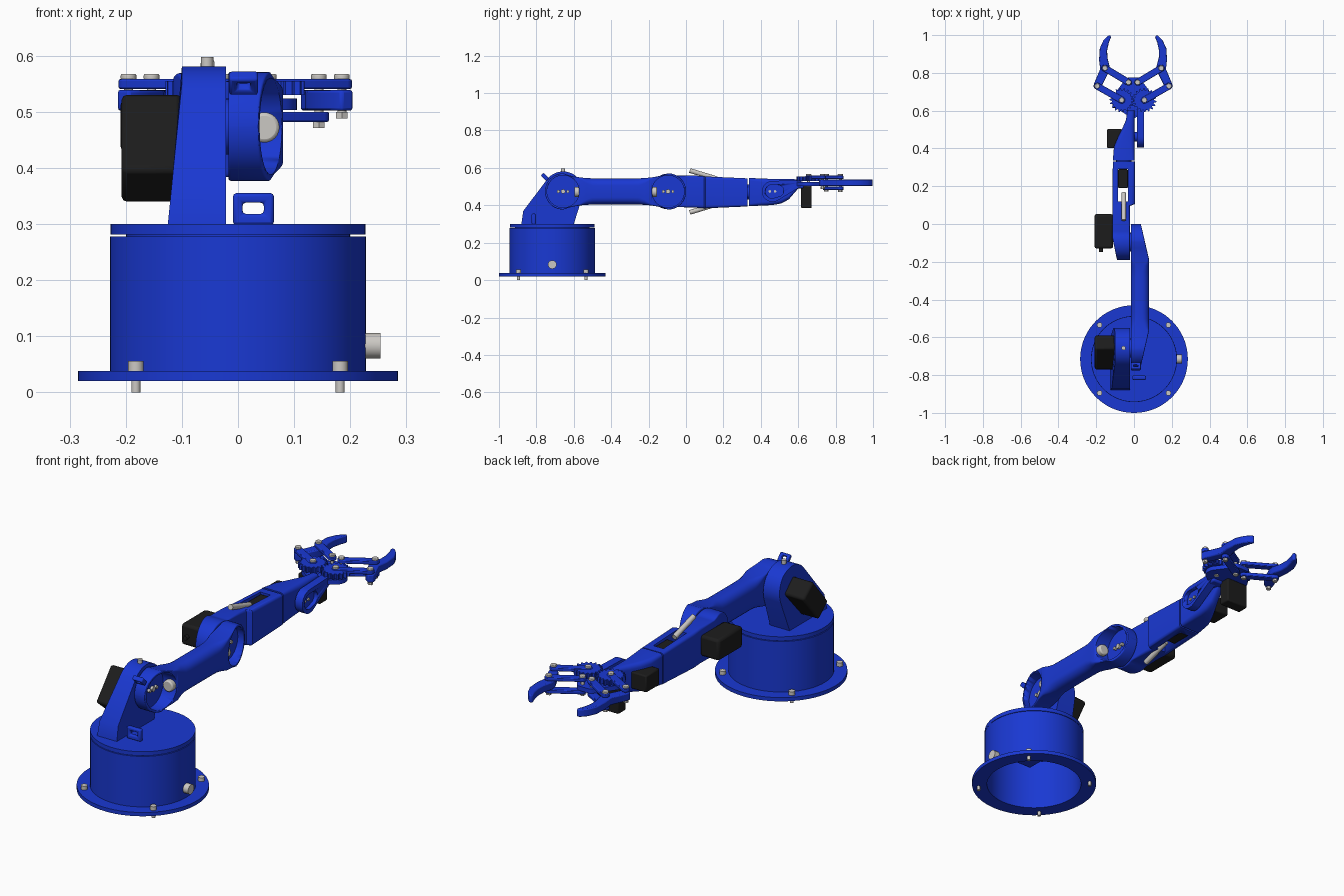
import bpy, bmesh, math
from mathutils import Vector, Matrix
from mathutils.geometry import convex_hull_2d

if "Cube" in bpy.data.objects:
    bpy.data.objects.remove(bpy.data.objects["Cube"])


def mat(name, c):
    m = bpy.data.materials.new(name)
    m.diffuse_color = (*c, 1)
    m.use_nodes = True
    m.node_tree.nodes["Principled BSDF"].inputs["Base Color"].default_value = m.diffuse_color
    return m


BLUE = mat("blue", (0.01, 0.04, 0.65))
BLACK = mat("black", (0.012, 0.012, 0.012))
GREY = mat("steel", (0.6, 0.58, 0.55))


def finish(name, bm, m, bevel=0):
    bmesh.ops.recalc_face_normals(bm, faces=bm.faces)
    me = bpy.data.meshes.new(name)
    bm.to_mesh(me)
    bm.free()
    me.materials.append(m)
    ob = bpy.data.objects.new(name, me)
    bpy.context.collection.objects.link(ob)
    if bevel:
        b = ob.modifiers.new("bevel", "BEVEL")
        b.width, b.segments, b.limit_method = bevel, 2, "ANGLE"
        b.angle_limit = math.radians(40)
    bpy.ops.object.select_all(action="DESELECT")
    bpy.context.view_layer.objects.active = ob
    ob.select_set(True)
    bpy.ops.object.shade_smooth_by_angle(angle=math.radians(35))
    return ob


def box(name, lo, hi, m=BLUE, bevel=0, tilt=0):
    lo, hi = Vector(lo), Vector(hi)
    bm = bmesh.new()
    bmesh.ops.create_cube(bm, size=1, matrix=Matrix.Translation((lo + hi) / 2)
                          @ Matrix.Rotation(tilt, 4, "X") @ Matrix.Diagonal((*(hi - lo), 1)))
    return finish(name, bm, m, bevel)


def rod(name, a, b, r, m=GREY, n=20, bevel=0):
    a, b = Vector(a), Vector(b)
    d = b - a
    bm = bmesh.new()
    bmesh.ops.create_cone(bm, cap_ends=True, segments=n, radius1=r, radius2=r, depth=d.length,
                          matrix=Matrix.Translation((a + b) / 2) @ d.to_track_quat("Z", "Y").to_matrix().to_4x4())
    return finish(name, bm, m, bevel)


def circle(c, r, n=32):
    return [(c[0] + r * math.cos(2 * math.pi * i / n), c[1] + r * math.sin(2 * math.pi * i / n)) for i in range(n)]


def hull(pts):
    return [pts[i] for i in convex_hull_2d(pts)]


def prism(name, pts, axis, lo, hi, m=BLUE, bevel=0):
    bm = bmesh.new()
    f = bm.faces.new([bm.verts.new((lo, *p) if axis == "x" else (*p, lo)) for p in pts])
    top = bmesh.ops.extrude_face_region(bm, geom=[f], use_keep_orig=True)["geom"]
    d = Vector((hi - lo, 0, 0) if axis == "x" else (0, 0, hi - lo))
    bmesh.ops.translate(bm, verts=[v for v in top if isinstance(v, bmesh.types.BMVert)], vec=d)
    return finish(name, bm, m, bevel)


def loft(name, stations, m=BLUE):
    """Skin rounded rectangles (y, x0, x1, z0, z1, corner radius) along y."""
    bm, rings = bmesh.new(), []
    for y, x0, x1, z0, z1, r in stations:
        r = min(r, (x1 - x0) * .48, (z1 - z0) * .48)
        ring = []
        for k, (cx, cz) in enumerate(((x1 - r, z1 - r), (x0 + r, z1 - r), (x0 + r, z0 + r), (x1 - r, z0 + r))):
            for j in range(6):
                a = math.pi / 2 * (k + j / 5)
                ring.append(bm.verts.new((cx + r * math.cos(a), y, cz + r * math.sin(a))))
        rings.append(ring)
    for p, q in zip(rings, rings[1:]):
        for i in range(24):
            j = (i + 1) % 24
            bm.faces.new((p[i], p[j], q[j], q[i]))
    bm.faces.new(rings[0])
    bm.faces.new(rings[-1])
    return finish(name, bm, m)


def cut(ob, cutter):
    cutter.hide_render = True
    b = ob.modifiers.new("cut", "BOOLEAN")
    b.operation, b.object, b.solver = "DIFFERENCE", cutter, "EXACT"
    bpy.context.view_layer.objects.active = ob
    bpy.ops.object.modifier_apply(modifier=b.name)
    bpy.data.objects.remove(cutter)


# Base: hollow drum with flange, turntable, bolts, cable plug, clip
BY = -0.715
bm = bmesh.new()
prof = [(.285, .02), (.285, .038), (.228, .038), (.228, .278), (.216, .278), (.216, .02)]
vs = [bm.verts.new((r, BY, z)) for r, z in prof]
es = [bm.edges.new((vs[i], vs[(i + 1) % 6])) for i in range(6)]
bmesh.ops.spin(bm, geom=vs + es, cent=(0, BY, 0), axis=(0, 0, 1), angle=2 * math.pi, steps=72, use_merge=True)
finish("base_drum", bm, BLUE)
rod("turntable", (0, BY, .281), (0, BY, .3), .227, BLUE, 72)
rod("turntable_hub", (0, BY, .255), (0, BY, .285), .2, BLUE, 48)
box("base_servo_mount", (-.06, BY - .1, .17), (.05, BY + .1, .26), BLUE, .008)
for sx in (-1, 1):
    for sy in (-1, 1):
        x, y = sx * .182, BY + sy * .18
        rod("base_bolt_shank", (x, y, 0), (x, y, .04), .008)
        rod("base_bolt_head", (x, y, .038), (x, y, .056), .014)
rod("cable_plug", (.21, BY, .083), (.254, BY, .083), .023)
clip = box("base_cable_clip", (-.009, -.825, .298), (.064, -.803, .355), BLUE, .006)
cut(clip, box("clip_hole", (.008, -.9, .318), (.046, -.7, .338)))

# Shoulder bracket with tapering outer side, and its tilted servo
SH, EL, R = (-.657, .474), (-.096, .474), .097
br = prism("shoulder_bracket", hull(circle(SH, .107, 48) + [(-.88, .3), (-.87, .37), (-.6, .3)]), "x", -.1, -.021)
for v in br.data.vertices:
    if v.co.x < -.09:
        v.co.x -= .025 * max(0, (.55 - v.co.z) / .25)
rod("bracket_screw", (-.055, -.657, .57), (-.055, -.657, .598), .011)
box("shoulder_servo", (-.208, -.77, .388), (-.1, -.59, .482), BLACK, .01, math.radians(50))

# Upper arm: dog-bone loft with recessed sloping ends
mid, half = (SH[0] + EL[0]) / 2, (EL[0] - SH[0]) / 2
ys = [SH[0] - R * math.cos(i * math.pi / 24) * .9995 for i in range(13)]
ys += [SH[0] + 2 * half * i / 18 for i in range(1, 18)]
ys += [EL[0] + R * math.sin(i * math.pi / 24) * .9995 for i in range(13)]
st = []
for y in ys:
    t = abs(y - mid) / half
    h = .069 + .028 * t ** 4 if t <= 1 else math.sqrt(max(R * R - ((t - 1) * half) ** 2, 1e-6))
    e = half + R - abs(y - mid)
    x1 = min(.08, .036 + .044 * e / .19)
    r = .004 + .034 * min(1, max(0, (e - .18) / .06))
    st.append((y, -.017, x1, .474 - h, .474 + h, r))
arm = loft("upper_arm", st)
for c in (SH, EL):
    cut(arm, rod("recess", (.006, *c), (.2, *c), .086, n=48))
    for d in (-.025, 0, .025):
        rod("joint_screw", (.002, c[0] + d, c[1]), (.018, c[0] + d, c[1]), .012 if d == 0 else .008)
    rod("joint_axle", (-.03, *c), (.004, *c), .05, BLUE)
rod("arm_cable_conduit", (.047, -.597, .472), (.047, -.155, .472), .027, GREY, 24, .006)
clip = box("arm_cable_clip", (-.016, -.765, .53), (.036, -.743, .572), BLUE, .005, math.radians(45))
cut(clip, box("clip_hole", (-.002, -.85, .543), (.022, -.66, .559), BLUE, 0, math.radians(45)))

# Forearm: round elbow flowing into a slotted box
st = []
for i in range(19):
    a = math.pi * i / 24
    y, h = EL[0] - .095 * math.cos(a) * .9995, .095 * math.sin(a)
    h = max(h, .084 if i > 12 else .002)
    st.append((y, -.09 - .025 * min(1, (y + .19) / .12), -.022, .474 - h, .474 + h, .006))
st += [(.05, -.115, -.022, .388, .559, .012), (.095, -.115, -.022, .384, .555, .014),
       (.105, -.115, .004, .384, .554, .014), (.33, -.112, .004, .394, .544, .012)]
fore = loft("forearm", st)
cut(fore, box("slot", (-.086, .12, .2), (-.033, .292, .8)))
box("forearm_inner_servo", (-.084, .19, .395), (-.033, .29, .538), BLACK, .004)
for s in (-1, 1):
    rod("forearm_cable_conduit", (-.054, .02, .474 + s * .112), (-.054, .165, .474 + s * .068), .0125, GREY, 16)
box("elbow_servo", (-.209, -.13, .425), (-.11, .053, .525), BLACK, .012)
rod("elbow_servo_lead", (-.175, -.148, .47), (-.175, -.12, .47), .01, BLACK)

# Wrist: tapering body, hinge cheek and servo
loft("wrist_body", [(.337, -.112, .003, .395, .546, .014), (.41, -.106, .003, .399, .543, .02),
                    (.46, -.085, .003, .401, .541, .022), (.51, -.06, .003, .41, .541, .022),
                    (.55, -.043, .003, .432, .541, .02), (.6, -.035, .003, .49, .538, .015)])
rod("wrist_roll_axle", (-.054, .31, .47), (-.054, .35, .47), .04, BLUE)
hinge = prism("wrist_cheek", hull(circle((.462, .474), .056) + circle((.6, .515), .02)), "x", .015, .054)
cut(hinge, prism("recess", hull(circle((.46, .474), .036) + circle((.49, .478), .032)), "x", .035, .1))
rod("wrist_axle", (-.02, .462, .474), (.03, .462, .474), .025, BLUE)
for d in (-.014, .014):
    rod("wrist_screw", (.03, .462 + d, .474), (.041, .462 + d, .474), .007)
box("wrist_servo", (-.143, .402, .43), (-.06, .502, .51), BLACK, .006)

# Gripper: palm plate, servo, meshing gears, parallel links and fingers
CX = -.005
palm = []
for s in (-1, 1):
    palm += circle((CX + s * .06, .656), .05) + circle((CX + s * .022, .75), .025)
prism("palm_plate", hull(palm + circle((CX, .59), .03)), "z", .503, .524)
box("palm_block", (-.03, .57, .49), (.05, .63, .526), BLUE, .008)
box("gripper_servo", (-.115, .615, .385), (.0, .672, .505), BLACK, .006)
finger = [(.21, .725), (.206, .745), (.174, .82), (.18, .87), (.176, .93), (.158, .97), (.135, .995), (.122, 1),
          (.116, .99), (.128, .96), (.137, .92), (.136, .88), (.124, .835), (.128, .805), (.168, .725), (.19, .71)]
for s in (-1, 1):
    P = lambda x, y: (CX + s * x, y)
    gear, arm_end, pin, tip = P(.06, .656), P(.19, .73), P(.024, .75), P(.149, .825)
    teeth = []
    for i in range(72):
        a = 2 * math.pi * (i + (2 if s > 0 else 0)) / 72
        r = .064 if i % 4 < 2 else .052
        teeth.append((gear[0] + s * r * math.cos(a), gear[1] + r * math.sin(a)))
    prism("gear", teeth, "z", .53, .555)
    bar = lambda name, a, b, lo, hi: prism(name, hull(circle(a, .018, 20) + circle(b, .018, 20)), "z", lo, hi, BLUE, .003)
    bar("drive_link", gear, arm_end, .541, .558)
    bar("upper_link", pin, tip, .541, .558)
    bar("lower_link", pin, tip, .482, .5)
    prism("finger", [P(*p) for p in finger], "z", .502, .539, BLUE, .005)
    for c, low in ((gear, .5), (arm_end, .488), (pin, .473), (tip, .471)):
        rod("pivot_pin", (*c, low), (*c, .562), .008, GREY, 12)
        rod("pivot_head", (*c, .557), (*c, .567), .014, GREY, 16, .002)
        rod("pivot_nut", (*c, low), (*c, low + .012), .012, GREY, 6)
